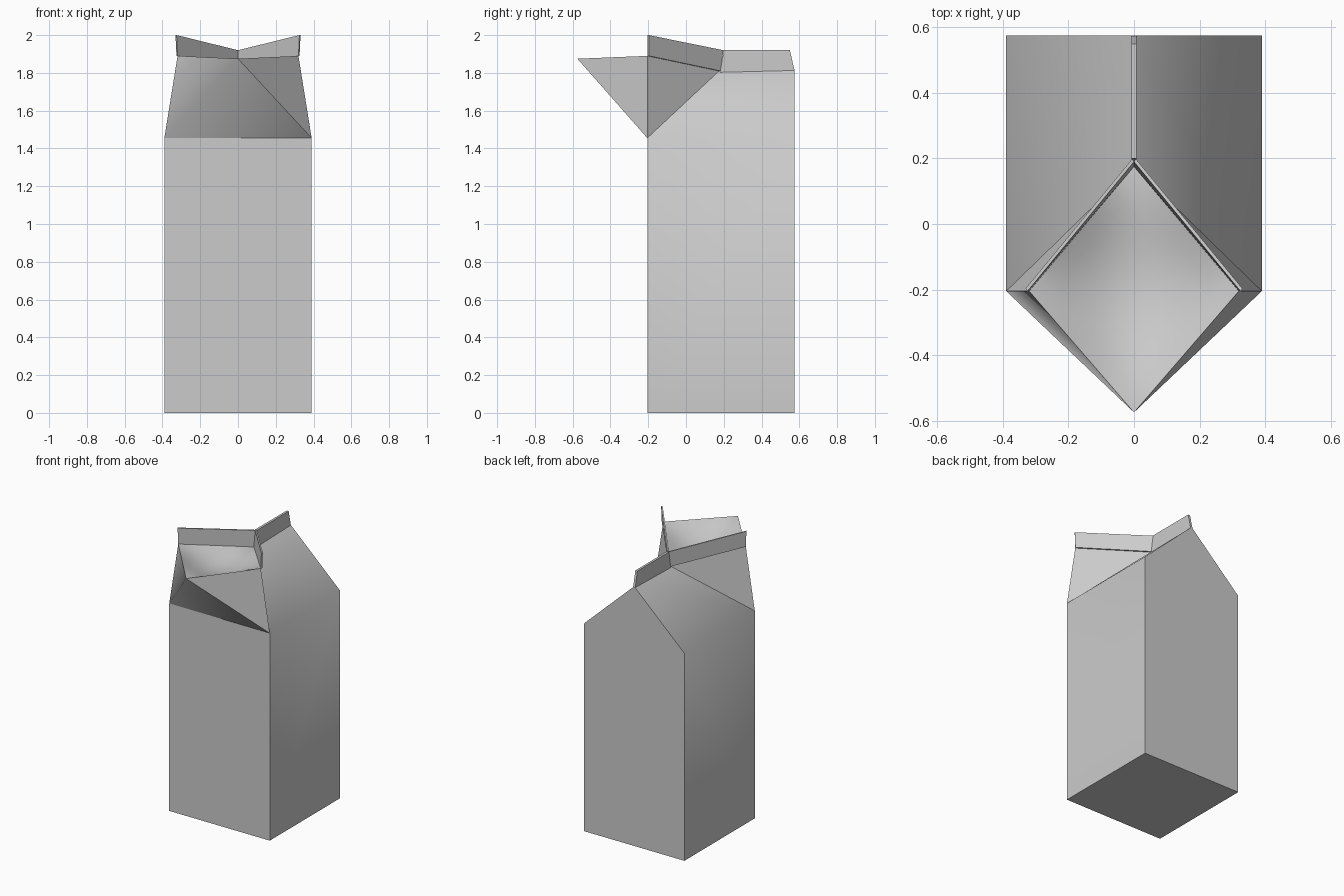
import bpy
import bmesh
from mathutils import Vector

cube = bpy.data.objects.get("Cube")
if cube:
    bpy.data.objects.remove(cube, do_unlink=True)

# One plain grey board colour
GREY = (0.6, 0.6, 0.6, 1.0)
board = bpy.data.materials.new("grey_board")
board.use_nodes = True
board.diffuse_color = GREY
board.node_tree.nodes["Principled BSDF"].inputs["Base Color"].default_value = GREY

# Main dimensions
HALF, FRONT, BACK, EAVE = 0.39, -0.205, 0.575, 1.455
TIP = Vector((0, -0.575, 1.875))         # pouring lip
RIDGE_FRONT = Vector((0, 0.175, 1.81))   # where the spout meets the roof
RIDGE_BACK = Vector((0, BACK, 1.82))


def wing(s):
    return Vector((s * 0.32, FRONT, 1.89))


def finish(name, bm):
    mesh = bpy.data.meshes.new(name)
    bm.to_mesh(mesh)
    bm.free()
    mesh.materials.append(board)
    obj = bpy.data.objects.new(name, mesh)
    bpy.context.collection.objects.link(obj)
    return obj


def slab(name, quad, push):
    """Thin strip: a quad thickened along the push vector."""
    bm = bmesh.new()
    near = [bm.verts.new(p) for p in quad]
    far = [bm.verts.new(Vector(p) + Vector(push)) for p in quad]
    bm.faces.new(near)
    bm.faces.new(far)
    for i in range(4):
        j = (i + 1) % 4
        bm.faces.new((near[i], near[j], far[j], far[i]))
    bmesh.ops.recalc_face_normals(bm, faces=bm.faces)
    return finish(name, bm)


# Carton body: walls, gable roof and the outside of the spout
bm = bmesh.new()
tip, rf, rb = (bm.verts.new(p) for p in (TIP, RIDGE_FRONT, RIDGE_BACK))
corner = {}
for s in (-1, 1):
    for y in (FRONT, BACK):
        for z in (0, EAVE):
            corner[s, y, z] = bm.verts.new((s * HALF, y, z))
soft = []
for s in (-1, 1):
    w = bm.verts.new(wing(s))
    ef, eb = corner[s, FRONT, EAVE], corner[s, BACK, EAVE]
    bm.faces.new((corner[s, FRONT, 0], corner[s, BACK, 0], eb, ef))  # side wall
    bm.faces.new((ef, eb, rb, rf))                                   # roof
    bm.faces.new((ef, rf, w))                                        # spout back
    bm.faces.new((ef, w, tip))                                       # spout side
    soft.append((ef, eb))
L, R = 1, -1
bm.faces.new([corner[s, y, 0] for s, y in ((L, FRONT), (L, BACK), (R, BACK), (R, FRONT))])
bm.faces.new([corner[s, FRONT, z] for s, z in ((L, 0), (L, EAVE), (R, EAVE), (R, 0))])
bm.faces.new((corner[L, FRONT, EAVE], corner[R, FRONT, EAVE], tip))
bm.faces.new((corner[L, BACK, 0], corner[L, BACK, EAVE], rb,
              corner[R, BACK, EAVE], corner[R, BACK, 0]))
bmesh.ops.recalc_face_normals(bm, faces=bm.faces)
# Only the eaves and one spout fold are soft, every other fold is crisp
soft.append((corner[R, FRONT, EAVE], tip))
for f in bm.faces:
    f.smooth = True
for e in bm.edges:
    e.smooth = any(set(e.verts) == set(pair) for pair in soft)
finish("carton_body", bm)

# Spout pocket: a shallow smooth dish across the diamond opening
N, DEPTH = 10, 0.08
bm = bmesh.new()
grid = []
for i in range(N + 1):
    u = i / N
    row = []
    for j in range(N + 1):
        v = j / N
        p = TIP.lerp(wing(1), u).lerp(wing(-1).lerp(RIDGE_FRONT, u), v)
        p.z -= DEPTH * 16 * u * (1 - u) * v * (1 - v)
        row.append(bm.verts.new(p))
    grid.append(row)
for i in range(N):
    for j in range(N):
        f = bm.faces.new((grid[i][j], grid[i + 1][j], grid[i + 1][j + 1], grid[i][j + 1]))
        f.smooth = True
finish("spout_pocket", bm)

# Sealed fin along the ridge
T = 0.008
slab("ridge_fin", [(-T, 0.18, 1.80), (-T, BACK, 1.81), (-T, 0.55, 1.92), (-T, 0.2, 1.92)],
     (2 * T, 0, 0))

# Opened fins behind the spout
for s, side in ((1, "left"), (-1, "right")):
    slab(side + "_spout_fin",
         [RIDGE_FRONT, wing(s), (s * 0.325, -0.205, 2.0), (0, 0.19, 1.92)],
         (s * 0.006, 0.008, 0))
